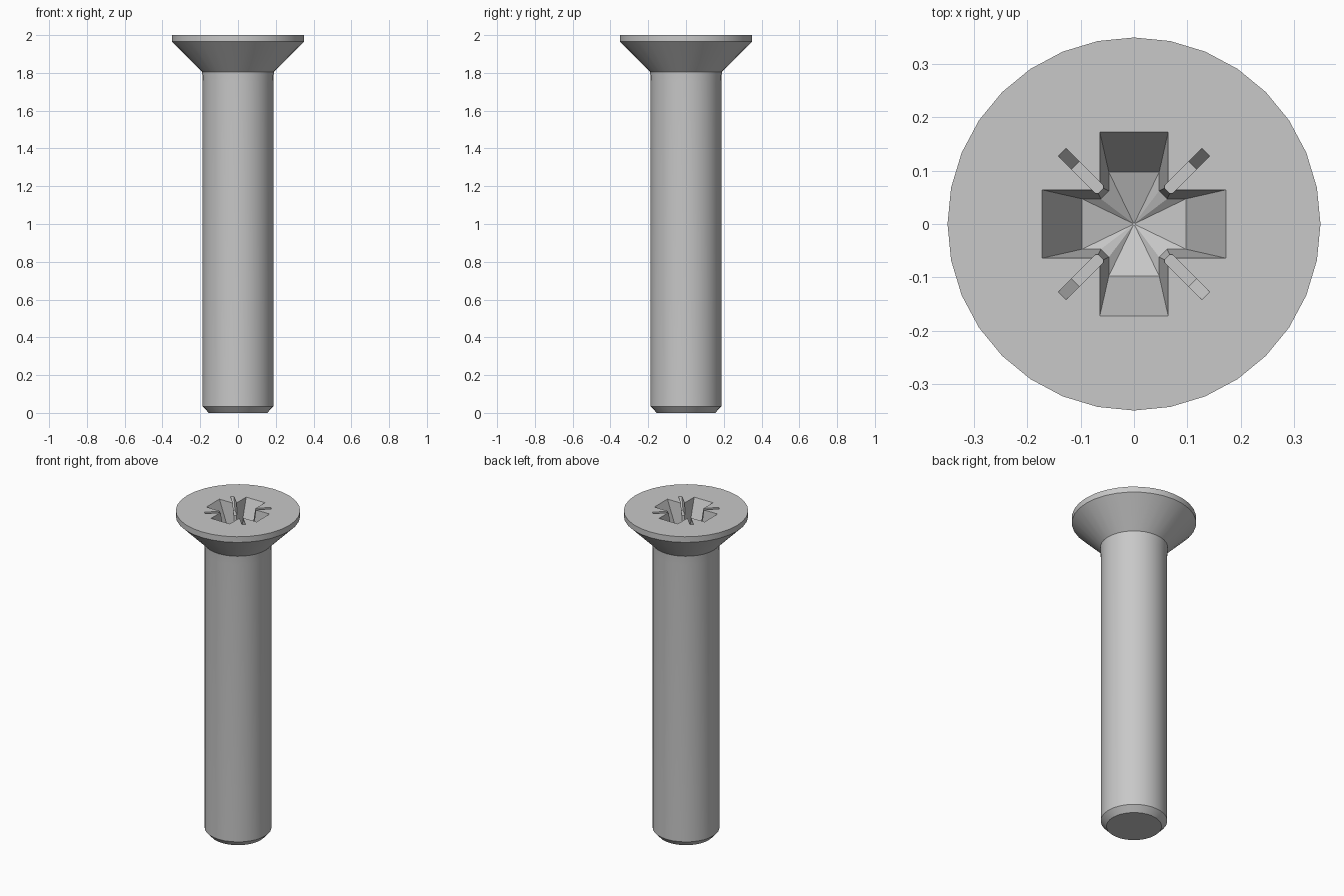
import bpy
import bmesh
from math import cos, sin, pi, radians
from mathutils import Matrix, Vector

cube = bpy.data.objects.get("Cube")
if cube:
    bpy.data.objects.remove(cube)

TOP = 2.0
SIDES = 32

steel = bpy.data.materials.new("steel grey")
steel.use_nodes = True
colour = (0.58, 0.58, 0.58, 1)
steel.diffuse_color = colour
steel.node_tree.nodes["Principled BSDF"].inputs["Base Color"].default_value = colour


def make_object(name, bm):
    bmesh.ops.recalc_face_normals(bm, faces=bm.faces)
    mesh = bpy.data.meshes.new(name)
    bm.to_mesh(mesh)
    bm.free()
    mesh.materials.append(steel)
    obj = bpy.data.objects.new(name, mesh)
    bpy.context.collection.objects.link(obj)
    return obj


def bridge(bm, a, b):
    n = len(a)
    for i in range(n):
        bm.faces.new((a[i], a[(i + 1) % n], b[(i + 1) % n], b[i]))


def cross_outline(half, reach, corner):
    """Plus-shaped outline with chamfered inner corners."""
    arm = [(reach, -half), (reach, half), (corner, half), (half, corner)]
    return [Matrix.Rotation(k * pi / 2, 2) @ Vector(p) for k in range(4) for p in arm]


# Screw body: chamfered tip, shank, countersunk head and rim
profile = [(0.155, 0), (0.187, 0.035), (0.187, 1.75), (0.19, 1.805),
           (0.349, 1.965), (0.349, TOP)]
bm = bmesh.new()
rings = [[bm.verts.new((r * cos(2 * pi * i / SIDES), r * sin(2 * pi * i / SIDES), z))
          for i in range(SIDES)] for r, z in profile]
for low, high in zip(rings, rings[1:]):
    bridge(bm, low, high)
bm.faces.new(rings[0])
bm.faces.new(rings[-1])
screw = make_object("screw_body", bm)

# Tapered cross recess with a conical floor
rise, depth, apex_depth = 0.1, 0.17, 0.205
levels = []
bm = bmesh.new()
for half, reach, corner, z in ((0.064, 0.172, 0.07, TOP), (0.047, 0.097, 0.062, TOP - depth)):
    levels.append([bm.verts.new((p.x, p.y, z)) for p in cross_outline(half, reach, corner)])
lid = [bm.verts.new(v.co + Vector((0, 0, rise))) for v in levels[0]]
bridge(bm, lid, levels[0])
bridge(bm, levels[0], levels[1])
bm.faces.new(lid)
apex = bm.verts.new((0, 0, TOP - apex_depth))
for a, b in zip(levels[1], levels[1][1:] + levels[1][:1]):
    bm.faces.new((a, b, apex))
cutters = [make_object("cross_recess_cutter", bm)]

# Four narrow diagonal slits
for k in range(4):
    bm = bmesh.new()
    side = [(0.05, TOP + rise), (0.19, TOP + rise), (0.19, TOP),
            (0.155, TOP - 0.07), (0.05, TOP - 0.07)]
    walls = [[bm.verts.new((x, y, z)) for x, z in side] for y in (-0.01, 0.01)]
    bridge(bm, *walls)
    for wall in walls:
        bm.faces.new(wall)
    bmesh.ops.rotate(bm, verts=bm.verts, matrix=Matrix.Rotation(pi / 4 + k * pi / 2, 3, "Z"))
    cutters.append(make_object("slit_cutter", bm))

# Cut the recess and slits out of the head
bpy.ops.object.select_all(action="DESELECT")
bpy.context.view_layer.objects.active = screw
screw.select_set(True)
for cutter in cutters:
    cutter.hide_render = True
    cut = screw.modifiers.new("drive_cut", "BOOLEAN")
    cut.operation = "DIFFERENCE"
    cut.solver = "EXACT"
    cut.object = cutter
    bpy.ops.object.modifier_apply(modifier=cut.name)
    bpy.data.objects.remove(cutter)

bpy.ops.object.shade_smooth_by_angle(angle=radians(25))
